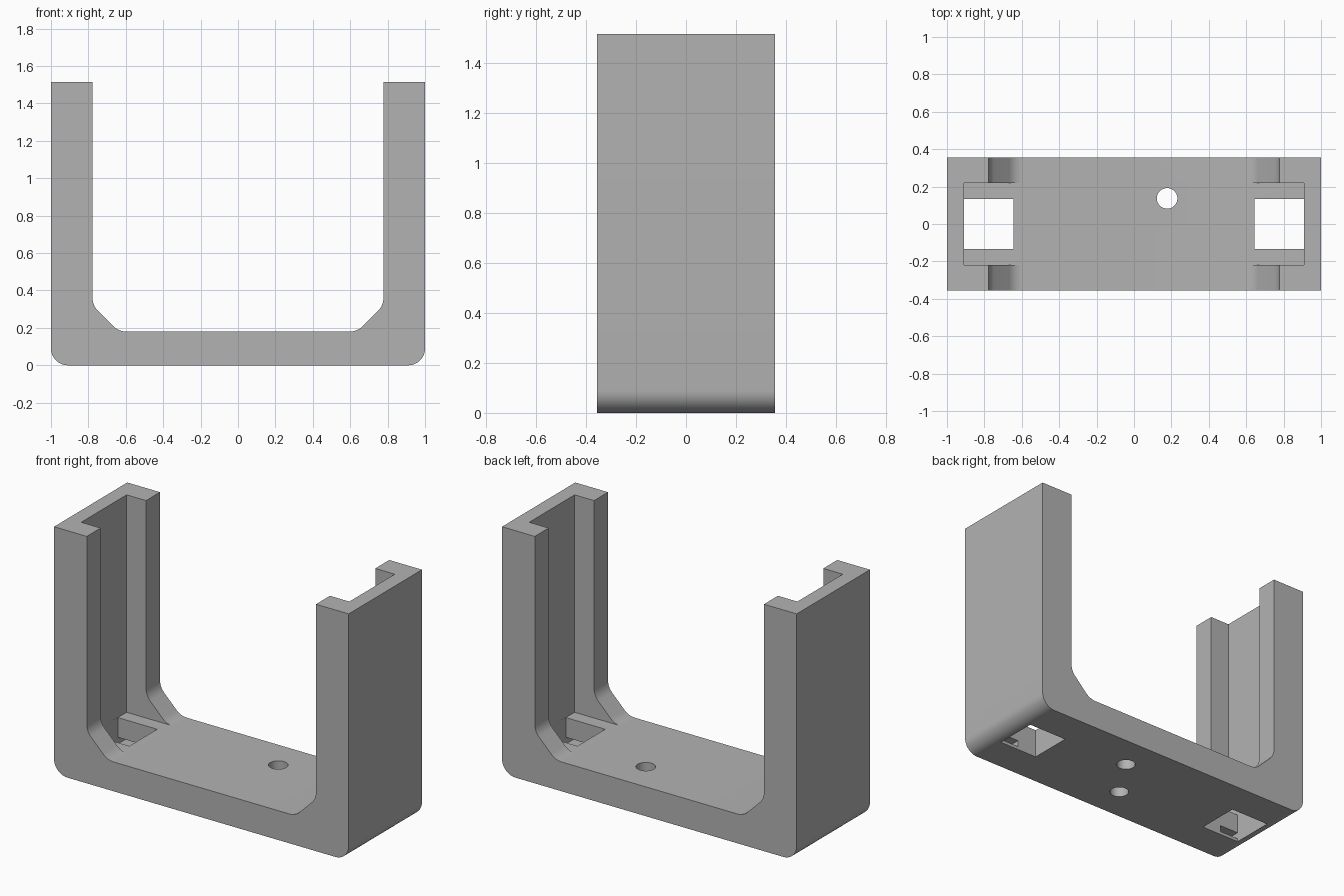
import bpy
import bmesh
import math
from mathutils import Vector

cube = bpy.data.objects.get("Cube")
if cube:
    bpy.data.objects.remove(cube, do_unlink=True)

WIDTH, DEPTH, HEIGHT = 2.0, 0.71, 1.515
FLOOR = 0.18      # top of the base plate
INNER = 0.778     # inner face of each arm
RECESS = 0.91     # back of the channel in each arm

grey = bpy.data.materials.new("grey plastic")
grey.use_nodes = True
colour = (0.45, 0.45, 0.45, 1.0)
grey.diffuse_color = colour
grey.node_tree.nodes["Principled BSDF"].inputs["Base Color"].default_value = colour


def make_object(name, bm):
    bmesh.ops.recalc_face_normals(bm, faces=bm.faces)
    mesh = bpy.data.meshes.new(name)
    bm.to_mesh(mesh)
    bm.free()
    mesh.materials.append(grey)
    obj = bpy.data.objects.new(name, mesh)
    bpy.context.collection.objects.link(obj)
    return obj


def rounded(prev, corner, nxt, radius, steps=10):
    """Points of an arc tangent to both edges that meet at a corner."""
    corner = Vector(corner)
    a = (Vector(prev) - corner).normalized()
    b = (Vector(nxt) - corner).normalized()
    half = a.angle(b) / 2
    centre = corner + (a + b).normalized() * radius / math.sin(half)
    start = corner + a * radius / math.tan(half) - centre
    end = corner + b * radius / math.tan(half) - centre
    sweep = start.angle_signed(end)
    points = []
    for i in range(steps + 1):
        t = -sweep * i / steps
        c, s = math.cos(t), math.sin(t)
        points.append(centre + Vector((start.x * c - start.y * s,
                                       start.x * s + start.y * c)))
    return points


def box(name, x, y, z):
    bm = bmesh.new()
    bmesh.ops.create_cube(bm, size=1)
    for v in bm.verts:
        v.co = [lo if c < 0 else hi for c, (lo, hi) in zip(v.co, (x, y, z))]
    return make_object(name, bm)


def cylinder(name, x, y, radius, z0, z1):
    bm = bmesh.new()
    bmesh.ops.create_cone(bm, cap_ends=True, segments=40, radius1=radius,
                          radius2=radius, depth=z1 - z0)
    bmesh.ops.translate(bm, verts=bm.verts, vec=(x, y, (z0 + z1) / 2))
    return make_object(name, bm)


def cut(target, cutter):
    mod = target.modifiers.new("cut", 'BOOLEAN')
    mod.operation = 'DIFFERENCE'
    mod.solver = 'EXACT'
    mod.object = cutter
    bpy.context.view_layer.objects.active = target
    bpy.ops.object.modifier_apply(modifier=mod.name)
    bpy.data.objects.remove(cutter, do_unlink=True)


# U-shaped bracket: right half of the profile, mirrored and extruded
half_w = WIDTH / 2
chamfer = 0.141
low = (INNER - chamfer, FLOOR)
high = (INNER, FLOOR + chamfer)
half = rounded((0, 0), (half_w, 0), (half_w, HEIGHT), 0.09)
half += [Vector((half_w, HEIGHT)), Vector((INNER, HEIGHT))]
half += rounded((INNER, HEIGHT), high, low, 0.1)
half += rounded(high, low, (0, FLOOR), 0.1)
outline = half + [Vector((-p.x, p.y)) for p in reversed(half)]

bm = bmesh.new()
face = bm.faces.new([bm.verts.new((p.x, -DEPTH / 2, p.y)) for p in outline])
extruded = bmesh.ops.extrude_face_region(bm, geom=[face])
bmesh.ops.translate(bm, vec=(0, DEPTH, 0), verts=[
    g for g in extruded["geom"] if isinstance(g, bmesh.types.BMVert)])
bracket = make_object("u_bracket", bm)

# Arm channels, square floor openings and their undercuts
for side in (-1, 1):
    def span(a, b):
        return sorted((side * a, side * b))
    cut(bracket, box("channel_cutter", span(0.59, RECESS), (-0.22, 0.22),
                     (FLOOR + 0.001, 2)))
    cut(bracket, box("opening_cutter", span(0.643, RECESS - 0.0005),
                     (-0.135, 0.135), (-0.1, 0.3)))
    cut(bracket, box("undercut_cutter", span(INNER, RECESS - 0.001),
                     (-0.22, 0.22), (0.02, 0.06)))

# Through hole and blind hole in the base
cut(bracket, cylinder("through_hole_cutter", 0.177, 0.137, 0.055, -0.1, 0.3))
cut(bracket, cylinder("blind_hole_cutter", 0.0, -0.135, 0.055, -0.1, 0.12))

# Smooth the rounded corners and keep the edges sharp
bpy.ops.object.select_all(action='DESELECT')
bracket.select_set(True)
bpy.context.view_layer.objects.active = bracket
bpy.ops.object.shade_smooth_by_angle(angle=math.radians(25))
